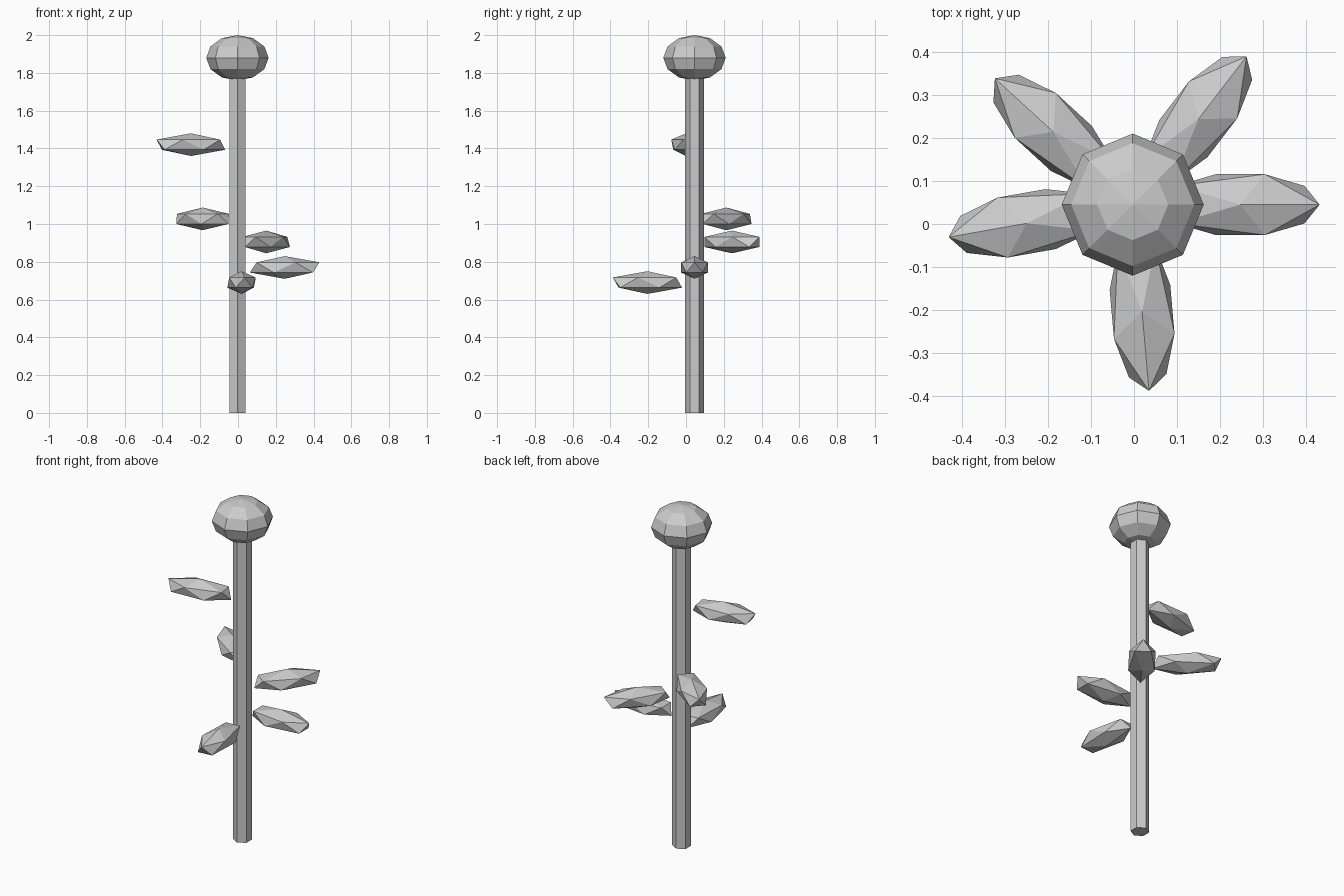
import bpy
from math import radians, cos, sin

if "Cube" in bpy.data.objects:
    bpy.data.objects.remove(bpy.data.objects["Cube"])

CX, CY = -0.003, 0.045   # stem axis


def finish(name, scale=(1, 1, 1)):
    ob = bpy.context.object
    ob.name = name
    ob.scale = scale
    return ob


# Six-sided stem
bpy.ops.mesh.primitive_cylinder_add(vertices=6, radius=0.05, depth=1.8, location=(CX, CY, 0.9))
finish("stem")

# Flattened flower bud on top
bpy.ops.mesh.primitive_uv_sphere_add(segments=8, ring_count=6, radius=1, location=(CX, CY, 1.88))
finish("bud", (0.165, 0.165, 0.12))

# Leaves spiral round the stem by the golden angle
for i, z in enumerate([0.77, 1.027, 0.69, 0.905, 1.42]):
    a = radians(137.5 * i)
    bpy.ops.mesh.primitive_ico_sphere_add(
        subdivisions=1, radius=1, rotation=(0, 0, a),
        location=(CX + 0.25 * cos(a), CY + 0.25 * sin(a), z))
    finish(f"leaf_{i + 1}", (0.206, 0.083, 0.06))
